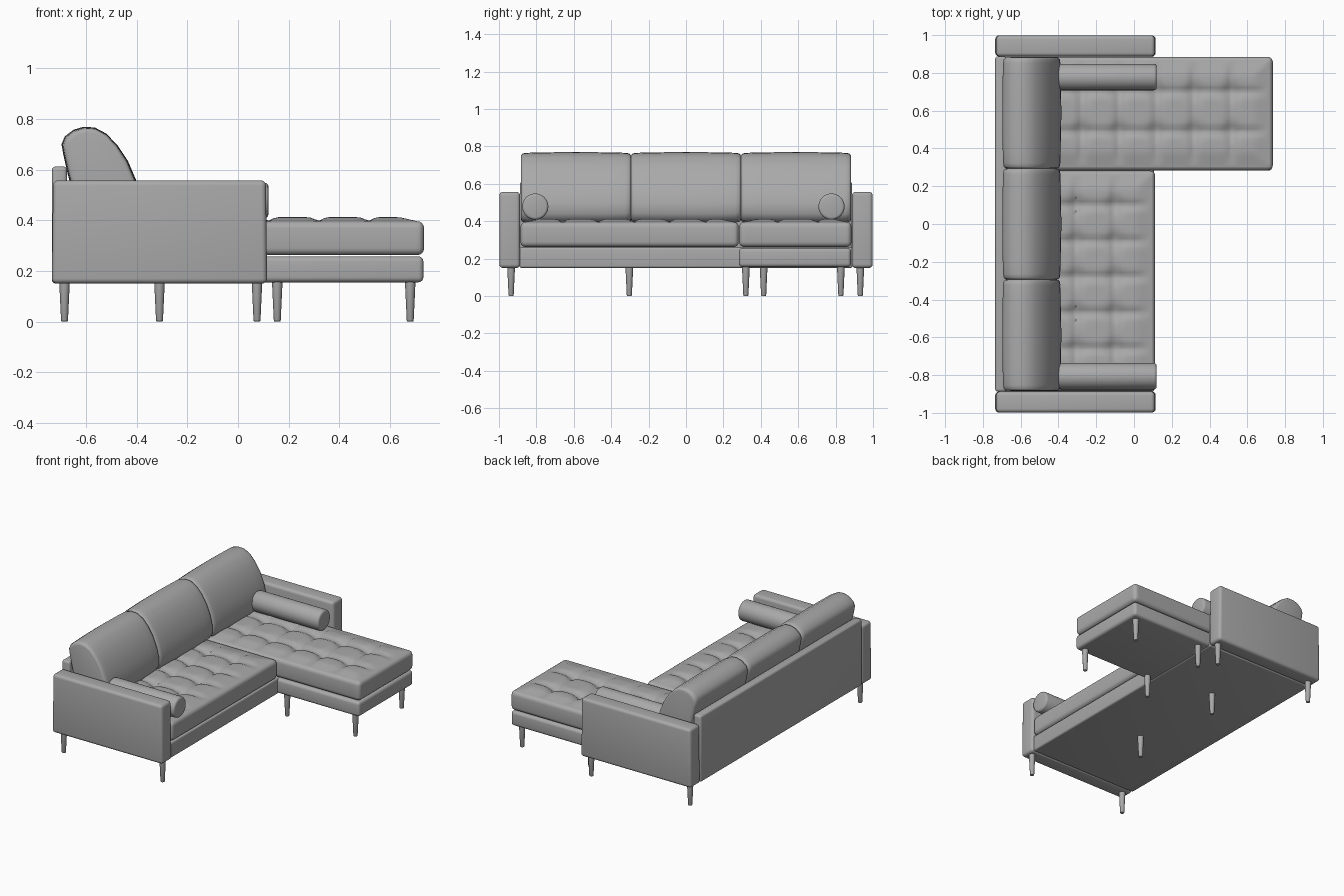
import bpy, bmesh, math
from mathutils import Vector, Matrix

if "Cube" in bpy.data.objects:
    bpy.data.objects.remove(bpy.data.objects["Cube"])

grey = bpy.data.materials.new("grey fabric")
grey.diffuse_color = (0.4, 0.4, 0.4, 1)
grey.use_nodes = True
grey.node_tree.nodes["Principled BSDF"].inputs["Base Color"].default_value = grey.diffuse_color


def finish(name, bm, angle=40):
    bmesh.ops.recalc_face_normals(bm, faces=bm.faces)
    me = bpy.data.meshes.new(name)
    bm.to_mesh(me)
    bm.free()
    me.materials.append(grey)
    ob = bpy.data.objects.new(name, me)
    bpy.context.collection.objects.link(ob)
    bpy.ops.object.select_all(action='DESELECT')
    ob.select_set(True)
    bpy.context.view_layer.objects.active = ob
    bpy.ops.object.shade_smooth_by_angle(angle=math.radians(angle))
    return ob


def rounded_box(x0, x1, y0, y1, z0, z1, r):
    bm = bmesh.new()
    bmesh.ops.create_cube(bm, size=1)
    for v in bm.verts:
        v.co = Vector((x1 if v.co.x > 0 else x0, y1 if v.co.y > 0 else y0,
                       z1 if v.co.z > 0 else z0))
    bmesh.ops.bevel(bm, geom=bm.edges[:], offset=r, segments=4,
                    profile=0.5, affect='EDGES')
    return bm


def tufted_cushion(name, x0, x1, y0, y1, z0, z1, tx, ty):
    """Rounded cushion whose top is pulled in along a grid of tufts."""
    bm = rounded_box(x0, x1, y0, y1, z0, z1, 0.028)
    for axis, a, b in ((0, x0, x1), (1, y0, y1)):
        n = round((b - a) / 0.018)
        for i in range(1, n):
            co, no = Vector((0, 0, 0)), Vector((0, 0, 0))
            co[axis], no[axis] = a + (b - a) * i / n, 1
            bmesh.ops.bisect_plane(bm, geom=bm.verts[:] + bm.edges[:] + bm.faces[:],
                                   plane_co=co, plane_no=no, dist=1e-5)
    for v in bm.verts:
        if v.co.z < z1 - 0.0005:
            continue
        x, y = v.co.x, v.co.y
        edge = min(x - x0, x1 - x, y - y0, y1 - y) - 0.028
        fade = max(0, min(1, edge / 0.07))
        dx = min(abs(x - t) for t in tx)
        dy = min(abs(y - t) for t in ty)
        crease = max(math.exp(-(dx / 0.02) ** 2), math.exp(-(dy / 0.02) ** 2))
        button = math.exp(-(dx * dx + dy * dy) / 0.04 ** 2)
        v.co.z += fade * (0.016 - 0.014 * crease - 0.022 * button)
    return finish(name, bm, 50)


# Frame: base, chaise base, back panel and arms
finish("base", rounded_box(-0.70, 0.105, -0.89, 0.89, 0.15, 0.26, 0.012))
finish("chaise_base", rounded_box(-0.1, 0.732, 0.283, 0.882, 0.155, 0.257, 0.02))
finish("back_panel", rounded_box(-0.735, -0.675, -0.888, 0.888, 0.15, 0.612, 0.015))
for side, s in (("left", -1), ("right", 1)):
    bm = rounded_box(-0.735, 0.115, 0.887, 0.998, 0.15, 0.557, 0.02)
    for v in bm.verts:
        v.co.y *= s
        v.co.x += (-0.31 - v.co.x) * 0.012 * (v.co.z - 0.15) / 0.4
    finish("arm_" + side, bm)

# Tufted seat cushions
tufted_cushion("seat_cushion", -0.67, 0.112, -0.885, 0.282, 0.262, 0.396,
               [-0.5, -0.305, -0.1], [-0.66 + 0.19 * i for i in range(5)])
tufted_cushion("chaise_cushion", -0.67, 0.735, 0.284, 0.885, 0.262, 0.396,
               [-0.475 + 0.198 * i for i in range(6)], [0.49, 0.70])

# Back cushions: side profile swept along y, drawn in towards both ends
profile = [(-0.46, 0.39), (-0.41, 0.40), (-0.385, 0.44), (-0.388, 0.50),
           (-0.403, 0.56), (-0.435, 0.635), (-0.475, 0.695), (-0.52, 0.742),
           (-0.565, 0.766), (-0.61, 0.769), (-0.65, 0.757), (-0.685, 0.73),
           (-0.697, 0.70), (-0.69, 0.66), (-0.672, 0.58), (-0.65, 0.50),
           (-0.625, 0.42), (-0.59, 0.392)]
half = [(1.0, 0.83), (0.992, 0.90), (0.965, 0.95), (0.90, 0.972),
        (0.7, 0.985), (0.4, 0.997)]
sections = [(-t, k) for t, k in half] + [(0, 1.0)] + half[::-1]
for name, yc in (("left", -0.588), ("middle", 0.0), ("right", 0.588)):
    bm = bmesh.new()
    rings = []
    for t, k in sections:
        rings.append([bm.verts.new((-0.545 + (x + 0.545) * k, yc + t * 0.294,
                                    0.57 + (z - 0.57) * (0.35 + 0.65 * k)))
                      for x, z in profile])
    n = len(profile)
    for a, b in zip(rings, rings[1:]):
        for i in range(n):
            bm.faces.new((a[i], a[(i + 1) % n], b[(i + 1) % n], b[i]))
    bm.faces.new(rings[0])
    bm.faces.new(rings[-1])
    finish("back_cushion_" + name, bm, 60)

# Bolsters lying along the arms
for name, y in (("left", -0.806), ("right", 0.778)):
    bm = bmesh.new()
    bmesh.ops.create_cone(bm, cap_ends=True, segments=32, radius1=0.07, radius2=0.07,
                          depth=0.52, matrix=Matrix.Translation((-0.14, y, 0.478))
                          @ Matrix.Rotation(math.pi / 2, 4, 'Y'))
    rims = [e for e in bm.edges if any(len(f.verts) > 4 for f in e.link_faces)]
    bmesh.ops.bevel(bm, geom=rims, offset=0.014, segments=3, profile=0.5, affect='EDGES')
    finish("bolster_" + name, bm)

# Tapered round legs
legs = [(-0.685, -0.935), (0.075, -0.935), (-0.685, 0.932), (0.075, 0.932),
        (-0.31, -0.303), (-0.31, 0.415),
        (0.155, 0.32), (0.155, 0.828), (0.68, 0.32), (0.68, 0.828)]
for i, (x, y) in enumerate(legs):
    bm = bmesh.new()
    bmesh.ops.create_cone(bm, cap_ends=True, segments=16, radius1=0.0135, radius2=0.021,
                          depth=0.16, matrix=Matrix.Translation((x, y, 0.08)))
    rim = [e for e in bm.edges if all(v.co.z < 0.01 for v in e.verts)]
    bmesh.ops.bevel(bm, geom=rim, offset=0.004, segments=2, profile=0.5, affect='EDGES')
    finish("leg_%d" % (i + 1), bm)
